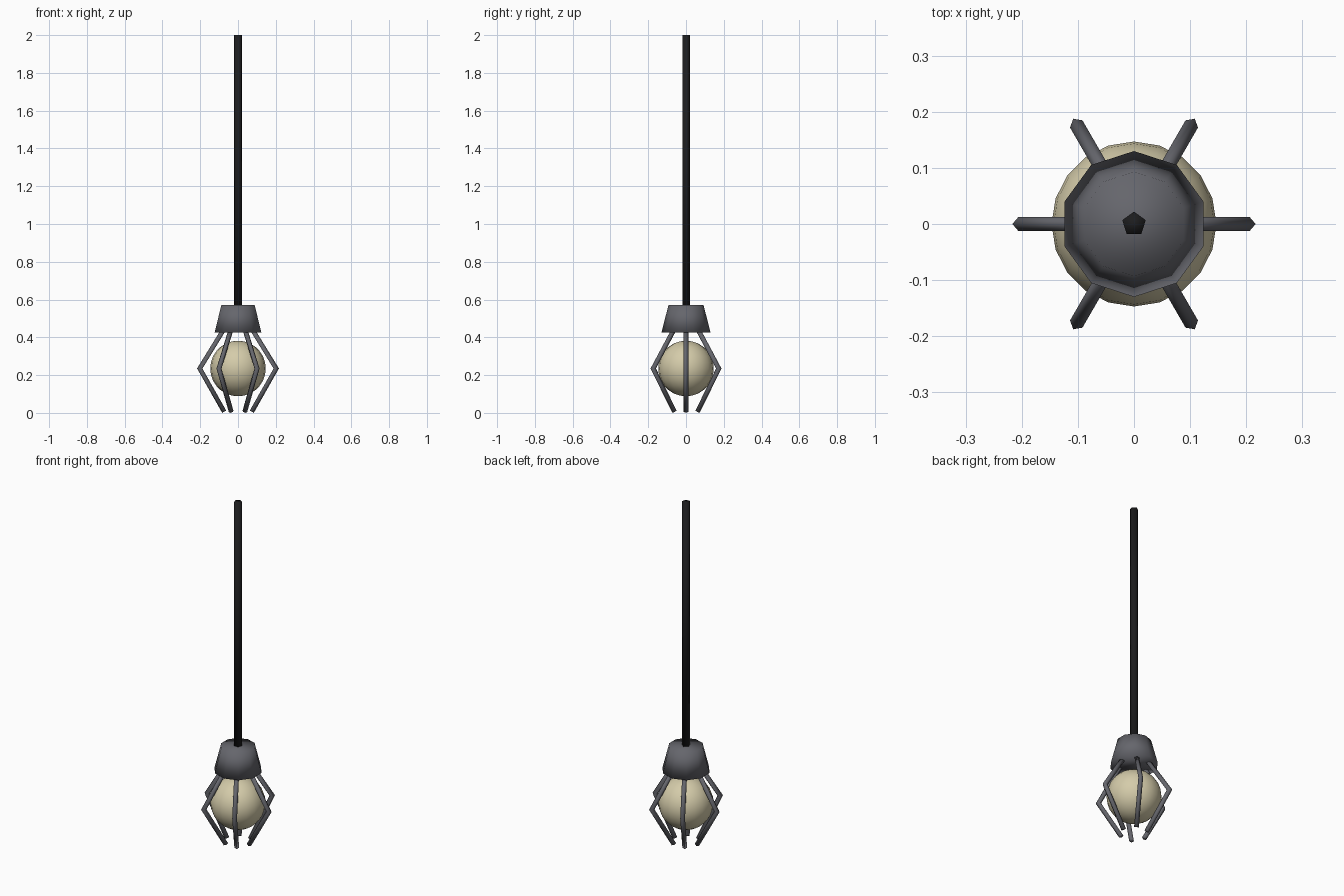
import bpy, math
from mathutils import Vector

if "Cube" in bpy.data.objects:
    bpy.data.objects.remove(bpy.data.objects["Cube"])


def material(name, rgb):
    m = bpy.data.materials.new(name)
    m.diffuse_color = (*rgb, 1)
    m.use_nodes = True
    m.node_tree.nodes["Principled BSDF"].inputs["Base Color"].default_value = m.diffuse_color
    return m


BLACK = material("black rod", (0.012, 0.012, 0.013))
GREY = material("dark grey metal", (0.13, 0.132, 0.15))
CREAM = material("cream glass", (0.66, 0.60, 0.40))


def make(name, verts, faces, mat, smooth=True):
    me = bpy.data.meshes.new(name)
    me.from_pydata(verts, [], faces)
    me.materials.append(mat)
    for p in me.polygons:
        p.use_smooth = smooth
    ob = bpy.data.objects.new(name, me)
    bpy.context.collection.objects.link(ob)
    return ob


def tube_faces(rings, n):
    faces = [(k * n + i, k * n + (i + 1) % n, (k + 1) * n + (i + 1) % n, (k + 1) * n + i)
             for k in range(rings - 1) for i in range(n)]
    return faces + [tuple(reversed(range(n))), tuple(range((rings - 1) * n, rings * n))]


def lathe(name, profile, n, mat, smooth=True):
    """Frustum stack around z with one vertex pointing to +y."""
    verts = [(r * math.cos(math.pi / 2 + 2 * math.pi * i / n),
              r * math.sin(math.pi / 2 + 2 * math.pi * i / n), z)
             for r, z in profile for i in range(n)]
    return make(name, verts, tube_faces(len(profile), n), mat, smooth)


def claw(name, angle):
    """Bent five-sided bar with a mitred elbow, turned around z."""
    path = [Vector((0.072, 0, 0.007)), Vector((0.201, 0, 0.235)), Vector((0.073, 0, 0.443))]
    d1, d2 = (path[1] - path[0]).normalized(), (path[2] - path[1]).normalized()
    side = Vector((0, 1, 0))
    outs = [side.cross(d1), side.cross((d1 + d2).normalized()), side.cross(d2)]
    stretch = 1 / math.cos(d1.angle(d2) / 2)
    r, n, verts = 0.0135, 5, []
    for p, out, s in zip(path, outs, (1, stretch, 1)):
        for i in range(n):
            a = 2 * math.pi * i / n
            verts.append(p + out * (r * s * math.cos(a)) + side * (r * math.sin(a)))
    ob = make(name, verts, tube_faces(3, n), GREY)
    ob.rotation_euler.z = angle


# Hanging rod and lamp cap
lathe("hanging_rod", [(0.022, 0.56), (0.022, 2.0)], 5, BLACK)
lathe("lamp_cap", [(0.13, 0.425), (0.093, 0.57)], 10, GREY)

# Six claws around the globe
for k in range(6):
    claw(f"claw_{k + 1}", k * math.pi / 3)

# Globe
bpy.ops.mesh.primitive_uv_sphere_add(segments=20, ring_count=14, radius=0.147, location=(0, 0, 0.235))
globe = bpy.context.object
globe.name = "globe"
globe.data.materials.append(CREAM)
bpy.ops.object.shade_smooth()
